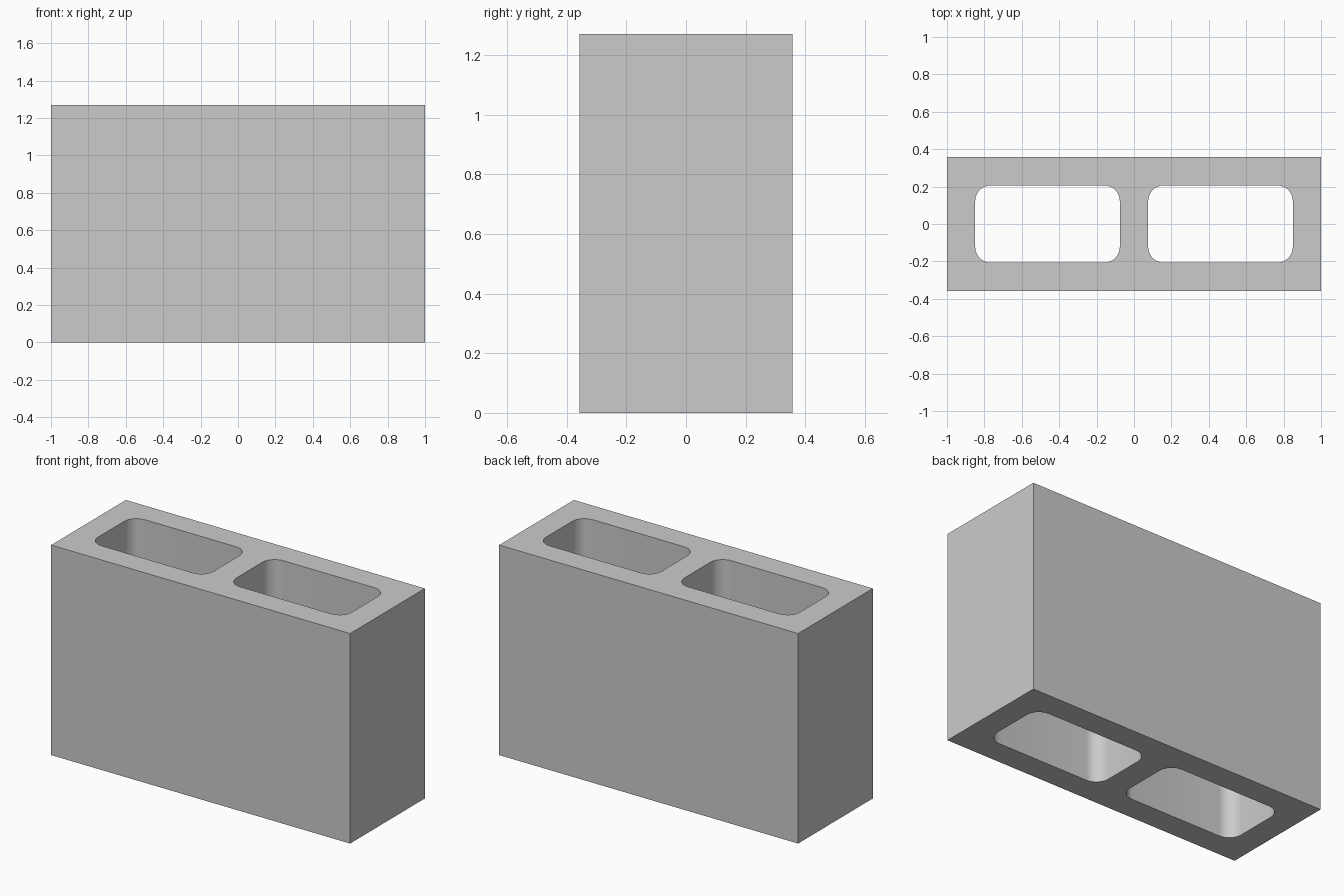
import bpy, bmesh
from math import cos, sin, pi

cube = bpy.data.objects.get("Cube")
if cube:
    bpy.data.objects.remove(cube, do_unlink=True)

WIDTH, DEPTH, HEIGHT = 2.0, 0.714, 1.27
HOLE_X, HOLE_W, HOLE_D, RADIUS = 0.4625, 0.773, 0.413, 0.083
STEPS = 8

# Concrete material
concrete = bpy.data.materials.new("concrete grey")
concrete.use_nodes = True
grey = (0.6, 0.6, 0.6, 1)
concrete.diffuse_color = grey
concrete.node_tree.nodes["Principled BSDF"].inputs["Base Color"].default_value = grey


def rounded_rect(cx, w, d, r):
    """Outline of a rounded rectangle, counter-clockwise."""
    points = []
    for i, (sx, sy) in enumerate([(1, 1), (-1, 1), (-1, -1), (1, -1)]):
        for k in range(STEPS + 1):
            a = (i + k / STEPS) * pi / 2
            points.append((cx + sx * (w / 2 - r) + r * cos(a),
                           sy * (d / 2 - r) + r * sin(a)))
    return points


def add_loop(bm, points):
    verts = [bm.verts.new((x, y, 0)) for x, y in points]
    return [bm.edges.new((v, verts[i - 1])) for i, v in enumerate(verts)]


# Block section: rectangle with two rounded cores
bm = bmesh.new()
x, y = WIDTH / 2, DEPTH / 2
edges = add_loop(bm, [(-x, -y), (x, -y), (x, y), (-x, y)])
for side in (-1, 1):
    edges += add_loop(bm, rounded_rect(side * HOLE_X, HOLE_W, HOLE_D, RADIUS))
bmesh.ops.triangle_fill(bm, edges=edges, use_beauty=True, normal=(0, 0, 1))

# Extrude the section to full height
result = bmesh.ops.extrude_face_region(bm, geom=bm.faces[:], use_keep_orig=True)
top = [v for v in result["geom"] if isinstance(v, bmesh.types.BMVert)]
bmesh.ops.translate(bm, verts=top, vec=(0, 0, HEIGHT))
bmesh.ops.recalc_face_normals(bm, faces=bm.faces[:])

mesh = bpy.data.meshes.new("hollow_block")
bm.to_mesh(mesh)
bm.free()
mesh.materials.append(concrete)
block = bpy.data.objects.new("hollow_block", mesh)
bpy.context.collection.objects.link(block)

# Smooth core corners, sharp block edges
bpy.context.view_layer.objects.active = block
block.select_set(True)
bpy.ops.object.shade_smooth_by_angle(angle=pi / 6)
